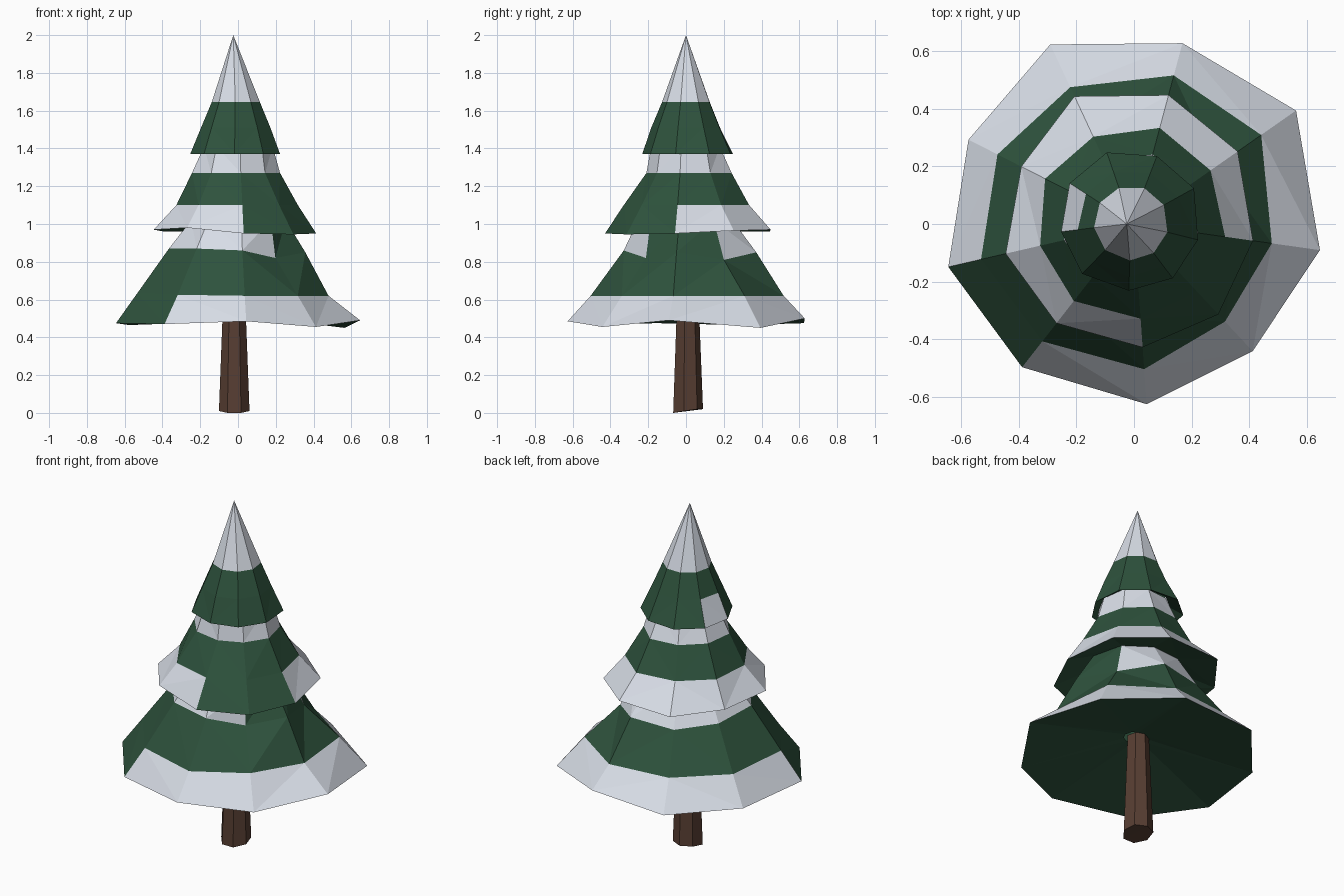
import bpy, bmesh, math

if "Cube" in bpy.data.objects:
    bpy.data.objects.remove(bpy.data.objects["Cube"])

def mat(name, rgb):
    m = bpy.data.materials.new(name)
    m.diffuse_color = (*rgb, 1)
    m.use_nodes = True
    m.node_tree.nodes["Principled BSDF"].inputs["Base Color"].default_value = m.diffuse_color
    return m

GREEN = mat("pine green", (0.027, 0.085, 0.046))
SNOW = mat("snow white", (0.68, 0.72, 0.79))
BROWN = mat("bark brown", (0.095, 0.048, 0.032))

# Slightly irregular nine-sided outline shared by all tiers
ANGLES = [-8, 35, 75, 115, 153, 193, 232, 274, 313]

def as_list(v, n):
    return v if isinstance(v, list) else [v] * n

def stack(name, angles, rings, materials, snow=lambda band, side: False,
          apex=None, centre=(0, 0), cap=False):
    """Loft rings of (heights, radii) in order; optionally cap the start or add an apex."""
    n = len(angles)
    bm = bmesh.new()
    loops = []
    for zs, rs in rings:
        loops.append([bm.verts.new((centre[0] + r * math.cos(math.radians(a)),
                                    centre[1] + r * math.sin(math.radians(a)), z))
                      for a, z, r in zip(angles, as_list(zs, n), as_list(rs, n))])
    if cap:
        bm.faces.new(loops[0][::-1])
    for band, (lo, hi) in enumerate(zip(loops, loops[1:])):
        for i in range(n):
            j = (i + 1) % n
            f = bm.faces.new((lo[i], lo[j], hi[j], hi[i]))
            f.material_index = int(snow(band, i))
    if apex:
        top = loops[-1]
        tip = bm.verts.new(apex)
        for i in range(n):
            f = bm.faces.new((top[i], top[(i + 1) % n], tip))
            f.material_index = int(snow(len(rings) - 1, i))
    bmesh.ops.triangulate(bm, faces=bm.faces[:])
    me = bpy.data.meshes.new(name)
    bm.to_mesh(me)
    bm.free()
    for m in materials:
        me.materials.append(m)
    ob = bpy.data.objects.new(name, me)
    bpy.context.collection.objects.link(ob)
    return ob

# Trunk: tapered seven-sided post
stack("trunk", [270 + 360 / 7 * (k + 0.5) for k in range(7)],
      [([0.0, 0.01, 0.02, 0.02, 0.02, 0.01, 0.0], 0.083), (0.60, 0.06)],
      [BROWN], centre=(-0.02, 0.007), cap=True)

# In each tier band 0 is the hollow underside, then hem, middle and shoulder.
# Bottom tier: snowy hem with one bare side, snowy shoulder with two bare sides
stack("bottom_branches", ANGLES, [
    (0.60, 0.055),
    ([0.49, 0.45, 0.50, 0.475, 0.465, 0.475, 0.47, 0.485, 0.455],
     [0.653, 0.688, 0.651, 0.689, 0.646, 0.663, 0.632, 0.628, 0.605]),
    ([0.62, 0.62, 0.62, 0.62, 0.62, 0.635, 0.625, 0.62, 0.62],
     [0.484, 0.54, 0.535, 0.525, 0.533, 0.546, 0.518, 0.506, 0.464]),
    ([0.85, 0.81, 0.85, 0.83, 0.85, 0.87, 0.87, 0.86, 0.82],
     [0.36, 0.35, 0.385, 0.37, 0.37, 0.375, 0.355, 0.33, 0.29]),
    (1.02, 0.255)],
    [GREEN, SNOW],
    lambda b, i: (b == 1 and i != 5) or (b == 3 and i not in (8, 0)))

# Middle tier: hem bare on the two front right sides, snow all round the shoulder
stack("middle_branches", ANGLES, [
    (1.02, 0.255),
    ([0.95, 0.965, 0.97, 0.96, 0.96, 0.97, 0.98, 0.95, 0.945],
     [0.418, 0.44, 0.464, 0.49, 0.44, 0.458, 0.438, 0.43, 0.43]),
    (1.10, [0.32, 0.325, 0.346, 0.335, 0.347, 0.335, 0.34, 0.33, 0.32]),
    (1.27, [0.225, 0.225, 0.25, 0.245, 0.25, 0.25, 0.23, 0.21, 0.21]),
    (1.41, 0.185)],
    [GREEN, SNOW],
    lambda b, i: (b == 1 and i not in (7, 8)) or b == 3)

# Top tier: snow cap and one small snow patch at the back left
stack("top_branches", [a - 6 for a in ANGLES], [
    (1.41, 0.185),
    (1.37, [0.24, 0.25, 0.25, 0.26, 0.255, 0.245, 0.245, 0.235, 0.24]),
    (1.51, 0.187),
    (1.645, 0.13)],
    [GREEN, SNOW],
    lambda b, i: b == 3 or (b == 1 and i == 4),
    apex=(-0.025, 0.0, 2.0), centre=(-0.01, 0.003))
